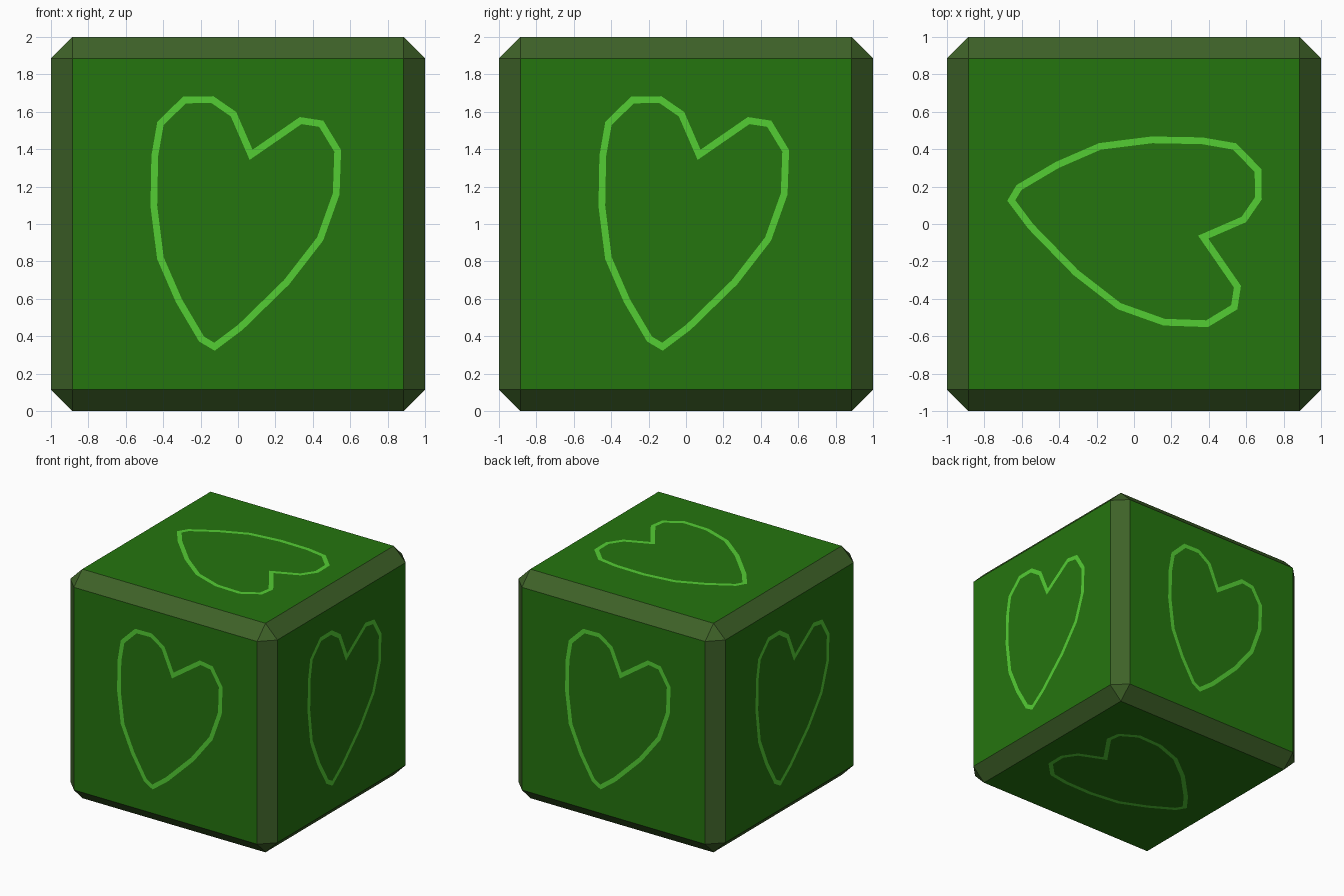
import bpy, bmesh
from mathutils import Vector

if "Cube" in bpy.data.objects:
    bpy.data.objects.remove(bpy.data.objects["Cube"])


def srgb(r, g, b):
    def lin(c):
        c /= 255
        return c / 12.92 if c <= 0.04045 else ((c + 0.055) / 1.055) ** 2.4
    return (lin(r), lin(g), lin(b), 1)


def material(name, rgb):
    m = bpy.data.materials.new(name)
    m.diffuse_color = srgb(*rgb)
    m.use_nodes = True
    m.node_tree.nodes["Principled BSDF"].inputs["Base Color"].default_value = m.diffuse_color
    return m


# Centre line of the hand-drawn heart, seen face-on (right, up)
HEART = [Vector(p) for p in (
    (-.126, -.656), (.013, -.552), (.26, -.311), (.439, -.08), (.525, .161),
    (.533, .391), (.445, .536), (.335, .553), (.07, .37), (-.024, .587),
    (-.137, .665), (-.287, .663), (-.415, .536), (-.445, .364), (-.45, .096),
    (-.415, -.182), (-.316, -.41), (-.195, -.615))]
HALF_LINE = 0.018


def offset_loop(pts, d):
    """Mitred offset of a closed counter-clockwise outline."""
    out = []
    for i, p in enumerate(pts):
        a = (p - pts[i - 1]).normalized()
        b = (pts[(i + 1) % len(pts)] - p).normalized()
        na, nb = Vector((a.y, -a.x)), Vector((b.y, -b.x))
        m = (na + nb).normalized()
        out.append(p + m * d / max(m.dot(na), 0.4))
    return out


OUTER, INNER = offset_loop(HEART, HALF_LINE), offset_loop(HEART, -HALF_LINE)
PANEL, EDGE, LINE = 0, 1, 2

# Chamfered cube
bm = bmesh.new()
bmesh.ops.create_cube(bm, size=2)
bmesh.ops.bevel(bm, geom=bm.edges[:], offset=0.115, segments=1, affect='EDGES')
bm.normal_update()
for f in bm.faces:
    f.material_index = EDGE
panels = [f for f in bm.faces if max(abs(c) for c in f.normal) > 0.99]

# Cut a heart outline into each of the six panels
for panel in panels:
    n = panel.normal.copy()
    up = Vector((1, 0, 0)) if abs(n.z) > 0.5 else Vector((0, 0, 1))
    right = up.cross(n)
    border = panel.edges[:]
    bm.faces.remove(panel)
    outer, inner = [[bm.verts.new(n + right * p.x + up * p.y) for p in loop]
                    for loop in (OUTER, INNER)]
    count = len(outer)
    for i in range(count):
        j = (i + 1) % count
        bm.faces.new((outer[i], outer[j], inner[j], inner[i])).material_index = LINE
    bm.faces.new(inner).material_index = PANEL
    rim = [bm.edges.get((outer[i], outer[(i + 1) % count])) for i in range(count)]
    fill = bmesh.ops.triangle_fill(bm, edges=border + rim, use_beauty=True, normal=n)
    for g in fill['geom']:
        if isinstance(g, bmesh.types.BMFace):
            g.material_index = PANEL

bmesh.ops.recalc_face_normals(bm, faces=bm.faces[:])
bmesh.ops.translate(bm, verts=bm.verts[:], vec=(0, 0, 1))

mesh = bpy.data.meshes.new("heart_block")
bm.to_mesh(mesh)
bm.free()
for m in (material("panel green", (37, 117, 15)),
          material("chamfer olive", (62, 98, 40)),
          material("heart light green", (84, 205, 52))):
    mesh.materials.append(m)
bpy.context.collection.objects.link(bpy.data.objects.new("heart_block", mesh))
